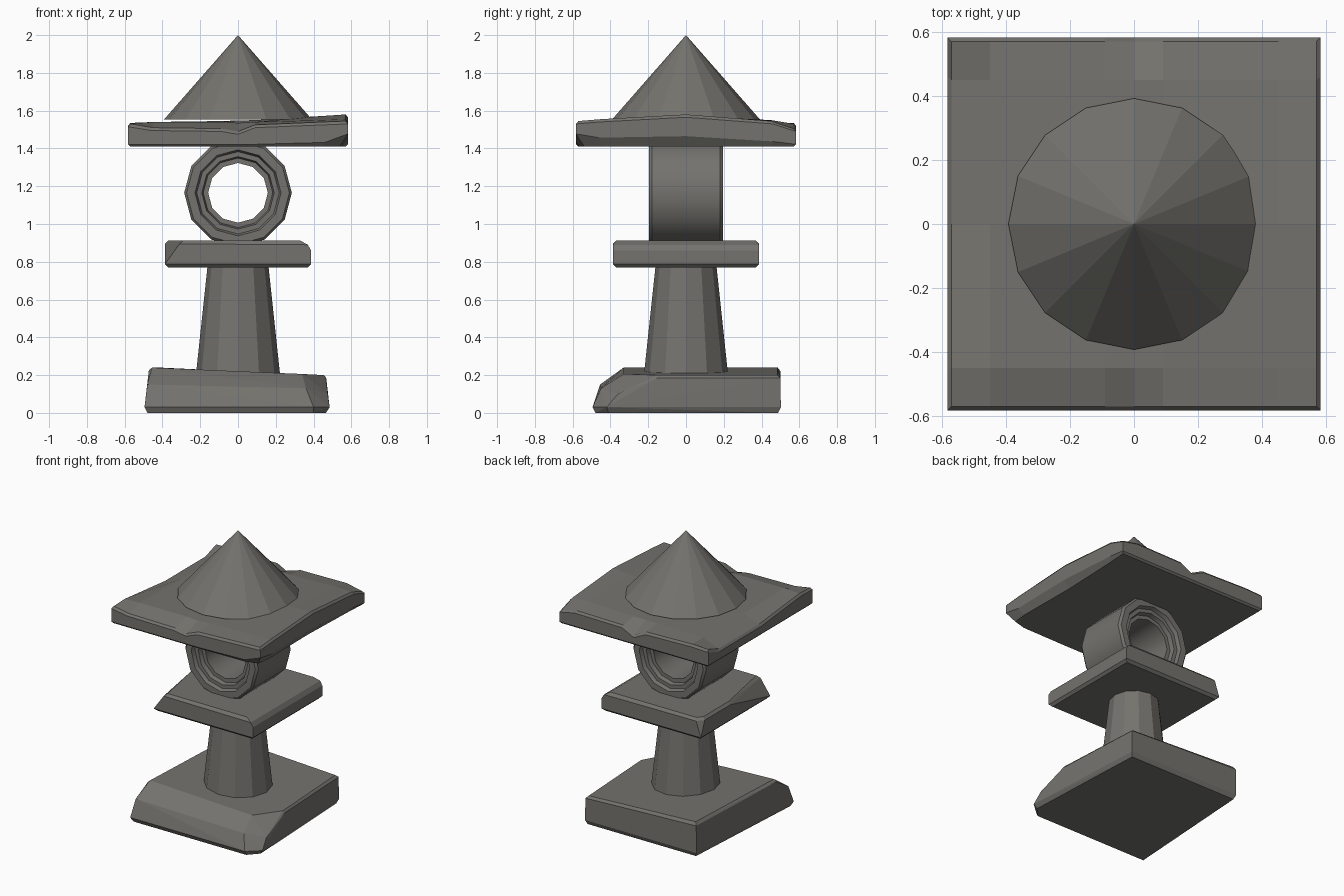
import bpy, bmesh, math

if "Cube" in bpy.data.objects:
    bpy.data.objects.remove(bpy.data.objects["Cube"])

stone = bpy.data.materials.new("dark_stone")
stone.diffuse_color = (.175, .17, .155, 1)
stone.use_nodes = True
stone.node_tree.nodes["Principled BSDF"].inputs["Base Color"].default_value = stone.diffuse_color


def finish(name, bm):
    bmesh.ops.recalc_face_normals(bm, faces=bm.faces)
    me = bpy.data.meshes.new(name)
    bm.to_mesh(me)
    bm.free()
    me.materials.append(stone)
    ob = bpy.data.objects.new(name, me)
    bpy.context.collection.objects.link(ob)
    return ob


def hull(name, pts):
    bm = bmesh.new()
    for p in pts:
        bm.verts.new(p)
    res = bmesh.ops.convex_hull(bm, input=bm.verts)
    junk = {g for g in res["geom_interior"] + res["geom_unused"] if isinstance(g, bmesh.types.BMVert)}
    bmesh.ops.delete(bm, geom=list(junk), context='VERTS')
    bmesh.ops.dissolve_limit(bm, angle_limit=0.01, verts=bm.verts, edges=bm.edges)
    return finish(name, bm)


def square(r, z):
    return [(x, y, z) for x in (-r, r) for y in (-r, r)]


def lathe(name, prof, sides, axis='Z', closed=False, z0=0.0):
    bm = bmesh.new()
    rings = []
    for r, h in prof:
        if r == 0:
            rings.append([bm.verts.new((0, 0, h + z0))] * sides)
            continue
        ring = []
        for i in range(sides):
            a = 2 * math.pi * i / sides
            c, s = r * math.cos(a), r * math.sin(a)
            ring.append(bm.verts.new((c, s, h + z0) if axis == 'Z' else (c, h, s + z0)))
        rings.append(ring)
    pairs = list(zip(rings, rings[1:]))
    if closed:
        pairs.append((rings[-1], rings[0]))
    for a, b in pairs:
        for i in range(sides):
            j = (i + 1) % sides
            bm.faces.new(list(dict.fromkeys([a[i], a[j], b[j], b[i]])))
    if not closed:
        for ring in (rings[0], rings[-1]):
            if len(set(ring)) > 2:
                bm.faces.new(ring)
    return finish(name, bm)


# Foot stone: narrower at the back, sloping top, worn front, chipped corner
hull("foot_stone", [
    (-.48, -.48, 0), (.40, -.48, 0), (.465, -.41, 0), (.425, .488, 0), (-.42, .488, 0),
    (-.495, -.495, .03), (.40, -.495, .03), (.485, -.42, .03), (.437, .502, .03), (-.432, .502, .03),
    (-.48, -.455, .15), (.36, -.45, .13), (.475, -.36, .10),
    (-.472, -.33, .225), (.467, -.15, .185), (.435, .50, .185), (-.43, .50, .22),
    (-.455, -.33, .24), (.34, -.33, .206), (.455, -.15, .20), (.42, .485, .20), (-.415, .485, .24)])

# Tapered pillar
lathe("pillar", [(.224, .19), (.16, .79)], 12)

# Middle slab: worn right edge and chipped left corner
hull("middle_slab", square(.37, .77) + square(.387, .787) + [
    (.387, -.387, .86), (.387, .387, .86), (.37, -.387, .89), (.37, .387, .89),
    (.33, -.37, .912), (.33, .37, .912),
    (-.31, -.387, .895), (-.29, -.37, .912), (-.37, .05, .912), (-.387, .06, .895),
    (-.387, .345, .895), (-.37, .335, .912), (-.35, .387, .895), (-.34, .37, .912)])

# Round lamp ring with stepped rims, axis front to back
half = [(.285, -.18), (.272, -.196), (.228, -.196), (.218, -.17),
        (.192, -.17), (.184, -.14), (.158, -.14)]
lamp = lathe("lamp_ring", half + [(r, -y) for r, y in reversed(half)], 12, 'Y', True, 1.165)
bpy.context.view_layer.objects.active = lamp
lamp.select_set(True)
bpy.ops.object.shade_smooth_by_angle(angle=math.radians(32))

# Roof slab: weathered top heights, rows from front to back
heights = [
    [1.530, 1.510, 1.505, 1.490, 1.525, 1.540, 1.545],
    [1.535, 1.540, 1.540, 1.535, 1.540, 1.550, 1.555],
    [1.490, 1.535, 1.545, 1.548, 1.550, 1.572, 1.580],
    [1.490, 1.535, 1.540, 1.540, 1.540, 1.550, 1.545],
    [1.530, 1.535, 1.525, 1.480, 1.525, 1.530, 1.505]]
xs = [-.57, -.45, -.09, 0, .09, .45, .57]
ys = [-.57, -.45, 0, .45, .57]
nx, ny = len(xs) - 1, len(ys) - 1
bm = bmesh.new()
top = [[bm.verts.new((x, y, h)) for x, h in zip(xs, row)] for y, row in zip(ys, heights)]
for j in range(ny):
    for i in range(nx):
        bm.faces.new((top[j][i], top[j][i + 1], top[j + 1][i + 1], top[j + 1][i]))
rim = (top[0][:nx] + [top[j][nx] for j in range(ny)] +
       top[ny][:0:-1] + [top[j][0] for j in range(ny, 0, -1)])
# raised lower edge near the front right corner and right side
lift = {5: .01, 6: .055, 7: .035, 8: .043, 9: .015}
s = .582 / .57
upper, lower, under = [], [], []
for i, v in enumerate(rim):
    d = lift.get(i, 0)
    x, y, z = v.co
    upper.append(bm.verts.new((x * s, y * s, z - .015)))
    lower.append(bm.verts.new((x * s, y * s, 1.422 + d)))
    under.append(bm.verts.new((x * (1 - d), y * (1 - d), 1.41)))
for a, b in ((rim, upper), (upper, lower), (lower, under)):
    for i in range(len(rim)):
        j = (i + 1) % len(rim)
        bm.faces.new((a[i], a[j], b[j], b[i]))
bm.faces.new(under)
finish("roof_slab", bm)

# Pointed roof cone
lathe("roof_cone", [(.392, 1.553), (0, 2.0)], 16)
